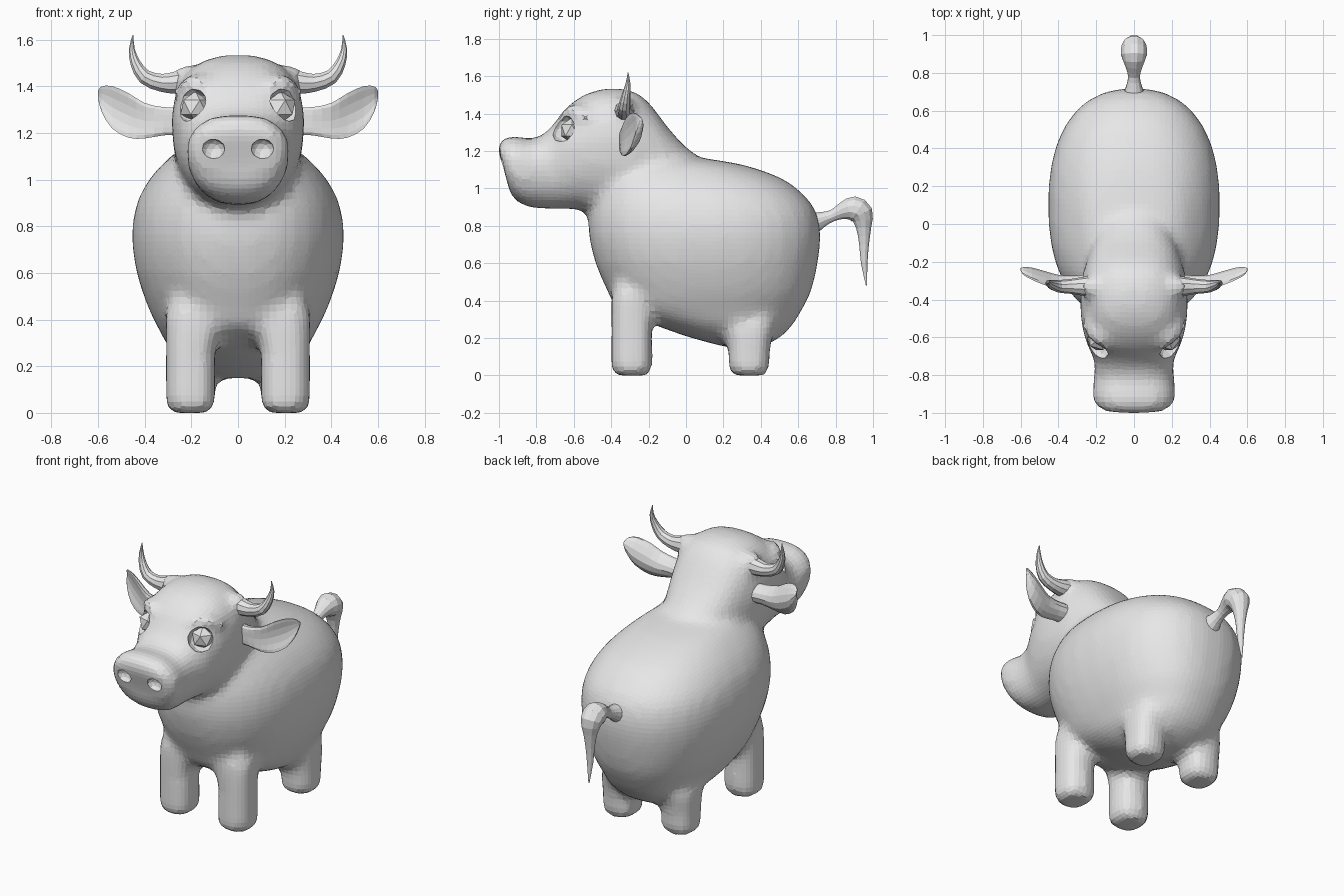
import bpy, bmesh
from math import sin, cos, pi
from mathutils import Vector

cube = bpy.data.objects.get("Cube")
if cube:
    bpy.data.objects.remove(cube, do_unlink=True)

# One plain material
GREY = (0.8, 0.8, 0.8, 1)
mat = bpy.data.materials.new("plain_grey")
mat.use_nodes = True
mat.diffuse_color = GREY
mat.node_tree.nodes["Principled BSDF"].inputs["Base Color"].default_value = GREY


def finish(name, bm):
    bmesh.ops.recalc_face_normals(bm, faces=bm.faces)
    mesh = bpy.data.meshes.new(name)
    bm.to_mesh(mesh)
    bm.free()
    mesh.materials.append(mat)
    obj = bpy.data.objects.new(name, mesh)
    bpy.context.collection.objects.link(obj)
    return obj


def loft(name, rings):
    """Skin a list of equal point rings and cap both ends."""
    bm = bmesh.new()
    loops = [[bm.verts.new(p) for p in ring] for ring in rings]
    for a, b in zip(loops, loops[1:]):
        for i in range(len(a)):
            j = (i + 1) % len(a)
            bm.faces.new((a[i], a[j], b[j], b[i]))
    bm.faces.new(loops[0])
    bm.faces.new(loops[-1])
    return finish(name, bm)


def densify(rows, k=2):
    """Smoothly interpolate rows of numbers, k steps per span."""
    out = []
    for i in range(len(rows) - 1):
        p0, p1 = rows[max(i - 1, 0)], rows[i]
        p2, p3 = rows[i + 1], rows[min(i + 2, len(rows) - 1)]
        for s in range(k):
            t = s / k
            out.append([b + 0.5 * t * (c - a + t * (2 * a - 5 * b + 4 * c - d
                        + t * (3 * (b - c) + d - a)))
                        for a, b, c, d in zip(p0, p1, p2, p3)])
    return out + [list(rows[-1])]


def oval(count, power):
    """Points of a unit superellipse."""
    def bend(v):
        return (1 if v >= 0 else -1) * abs(v) ** (2 / power)
    turns = [2 * pi * (i + 0.5) / count for i in range(count)]
    return [(bend(cos(t)), bend(sin(t))) for t in turns]


def tube(name, rows, ref, sides, side=1):
    """Round tube through rows of x, y, z, radius."""
    rows = densify(rows)
    pts = [Vector((side * r[0], r[1], r[2])) for r in rows]
    rings = []
    for i, (p, r) in enumerate(zip(pts, rows)):
        along = (pts[min(i + 1, len(pts) - 1)] - pts[max(i - 1, 0)]).normalized()
        u = along.cross(Vector(ref)).normalized()
        v = u.cross(along)
        rings.append([p + (u * c + v * s) * r[3] for c, s in oval(sides, 2)])
    return loft(name, rings)


def ball(name, centre, size, detail):
    bm = bmesh.new()
    bmesh.ops.create_icosphere(bm, subdivisions=detail, radius=1)
    for v in bm.verts:
        v.co = Vector([c + s * q for c, s, q in zip(centre, size, v.co)])
    return finish(name, bm)


def apply(target, kind, **settings):
    mod = target.modifiers.new(kind.lower(), kind)
    for key, value in settings.items():
        setattr(mod, key, value)
    bpy.context.view_layer.objects.active = target
    bpy.ops.object.modifier_apply(modifier=mod.name)


def combine(target, other, operation):
    """Merge other into target, or cut it away."""
    apply(target, "BOOLEAN", operation=operation, solver="EXACT", object=other)
    bpy.data.objects.remove(other, do_unlink=True)


# Body: level rings of z, front y, back y, half width
body_rows = [
    (0.15, 0.22, 0.40, 0.10), (0.20, 0.03, 0.50, 0.21),
    (0.27, -0.17, 0.57, 0.29), (0.35, -0.36, 0.62, 0.335),
    (0.45, -0.42, 0.67, 0.385), (0.60, -0.485, 0.705, 0.435),
    (0.75, -0.52, 0.72, 0.455), (0.88, -0.52, 0.695, 0.44),
    (0.98, -0.50, 0.615, 0.395), (1.06, -0.49, 0.50, 0.33),
    (1.13, -0.45, 0.29, 0.25), (1.165, -0.40, 0.06, 0.17)]
body = loft("body", [[(w * c, (y0 + y1) / 2 + (y1 - y0) / 2 * s, z)
                      for c, s in oval(32, 2.35)]
                     for z, y0, y1, w in densify(body_rows)])

# Head and neck: upright rings of bottom y, top y, bottom z, top z, half width
head_rows = [
    (-0.96, -1.005, 1.06, 1.20, 0.12), (-0.95, -1.0, 1.0, 1.238, 0.18),
    (-0.92, -0.97, 0.945, 1.27, 0.213), (-0.86, -0.91, 0.905, 1.28, 0.223),
    (-0.78, -0.82, 0.893, 1.264, 0.212), (-0.70, -0.73, 0.89, 1.315, 0.214),
    (-0.64, -0.66, 0.89, 1.41, 0.245), (-0.57, -0.58, 0.887, 1.48, 0.27),
    (-0.48, -0.48, 0.875, 1.525, 0.285), (-0.37, -0.37, 0.85, 1.535, 0.285),
    (-0.27, -0.27, 0.80, 1.515, 0.275), (-0.19, -0.19, 0.80, 1.45, 0.25),
    (-0.10, -0.10, 0.80, 1.33, 0.225), (0.0, 0.0, 0.80, 1.22, 0.18),
    (0.09, 0.09, 0.80, 1.155, 0.12)]
head = loft("head", [[(w * c * (1 - 0.15 * max(0, -s)),
                       (yb + yt) / 2 + (yt - yb) / 2 * s,
                       (zb + zt) / 2 + (zt - zb) / 2 * s)
                      for c, s in oval(28, 2.6)]
                     for yb, yt, zb, zt, w in densify(head_rows)])
combine(body, head, "UNION")

# Leg rings: z, inward shift, half width, half depth
front_leg = [(0, 0, 0.08, 0.085), (0.012, 0, 0.10, 0.104),
             (0.045, 0, 0.108, 0.112), (0.16, 0, 0.107, 0.111),
             (0.27, 0, 0.107, 0.111), (0.35, 0.012, 0.12, 0.112),
             (0.42, 0.03, 0.14, 0.11), (0.52, 0.04, 0.12, 0.085),
             (0.64, 0.04, 0.08, 0.04)]
hind_leg = [(0, 0, 0.08, 0.085), (0.012, 0, 0.10, 0.104),
            (0.045, 0, 0.107, 0.112), (0.12, 0, 0.107, 0.112),
            (0.19, 0.005, 0.115, 0.12), (0.26, 0.015, 0.125, 0.14),
            (0.36, 0.03, 0.11, 0.12)]
brow = [(0.09, -0.64, 1.37, 0.02), (0.155, -0.63, 1.405, 0.034),
        (0.215, -0.58, 1.41, 0.038), (0.26, -0.52, 1.37, 0.025)]

# Merge legs, brows and horn bumps, then soften every join
for side in (1, -1):
    for rows, y in ((front_leg, -0.29), (hind_leg, 0.338)):
        leg = loft("leg", [[(side * (0.203 - shift + w * c), y + d * s, z)
                            for c, s in oval(14, 2.6)]
                           for z, shift, w, d in rows])
        combine(body, leg, "UNION")
    combine(body, tube("brow", brow, (0, 0, 1), 8, side), "UNION")
    combine(body, ball("horn_bump", (side * 0.215, -0.33, 1.425),
                       (0.075, 0.065, 0.075), 2), "UNION")
apply(body, "REMESH", mode="VOXEL", voxel_size=0.03)
apply(body, "SMOOTH", factor=0.5, iterations=6)

horn = [(0.20, -0.33, 1.42, 0.06), (0.27, -0.33, 1.415, 0.05),
        (0.33, -0.33, 1.415, 0.04), (0.40, -0.33, 1.44, 0.033),
        (0.44, -0.32, 1.50, 0.023), (0.455, -0.31, 1.56, 0.013),
        (0.45, -0.31, 1.62, 0.002)]

# Ear sections: x, y, z, half height, half thickness
ear = [(0.24, -0.31, 1.25, 0.06, 0.045), (0.32, -0.315, 1.25, 0.062, 0.042),
       (0.40, -0.305, 1.252, 0.078, 0.036), (0.47, -0.28, 1.275, 0.098, 0.03),
       (0.54, -0.255, 1.31, 0.093, 0.024), (0.585, -0.245, 1.345, 0.055, 0.017),
       (0.60, -0.24, 1.365, 0.015, 0.006)]

for side, label in ((1, "left"), (-1, "right")):
    tube(f"{label}_horn", horn, (0, 1, 0), 10, side)
    # Cupped ear with its rims bent forward
    loft(f"{label}_ear", [[(side * x, y + b * s - 0.4 * a * c * c, z + a * c)
                           for c, s in oval(14, 2)]
                          for x, y, z, a, b in densify(ear)])
    # Eye sockets, nostrils and faceted eyes
    for centre, size in (((0.205, -0.66, 1.32), (0.08, 0.075, 0.075)),
                         ((0.105, -0.985, 1.13), (0.05, 0.04, 0.045))):
        hole = ball("hole_cutter", (side * centre[0], *centre[1:]), size, 2)
        hole.hide_render = True
        combine(body, hole, "DIFFERENCE")
    ball(f"{label}_eye", (side * 0.183, -0.61, 1.31), (0.07, 0.066, 0.068), 1)

# Tail with drooping tuft
tube("tail", [(0, 0.67, 0.81, 0.065), (0, 0.73, 0.835, 0.042),
              (0, 0.785, 0.855, 0.032), (0, 0.84, 0.88, 0.048),
              (0, 0.895, 0.89, 0.07), (0, 0.938, 0.862, 0.066),
              (0, 0.95, 0.79, 0.042), (0, 0.952, 0.70, 0.027),
              (0, 0.953, 0.60, 0.018), (0, 0.965, 0.48, 0.003)],
     (1, 0, 0), 12)
